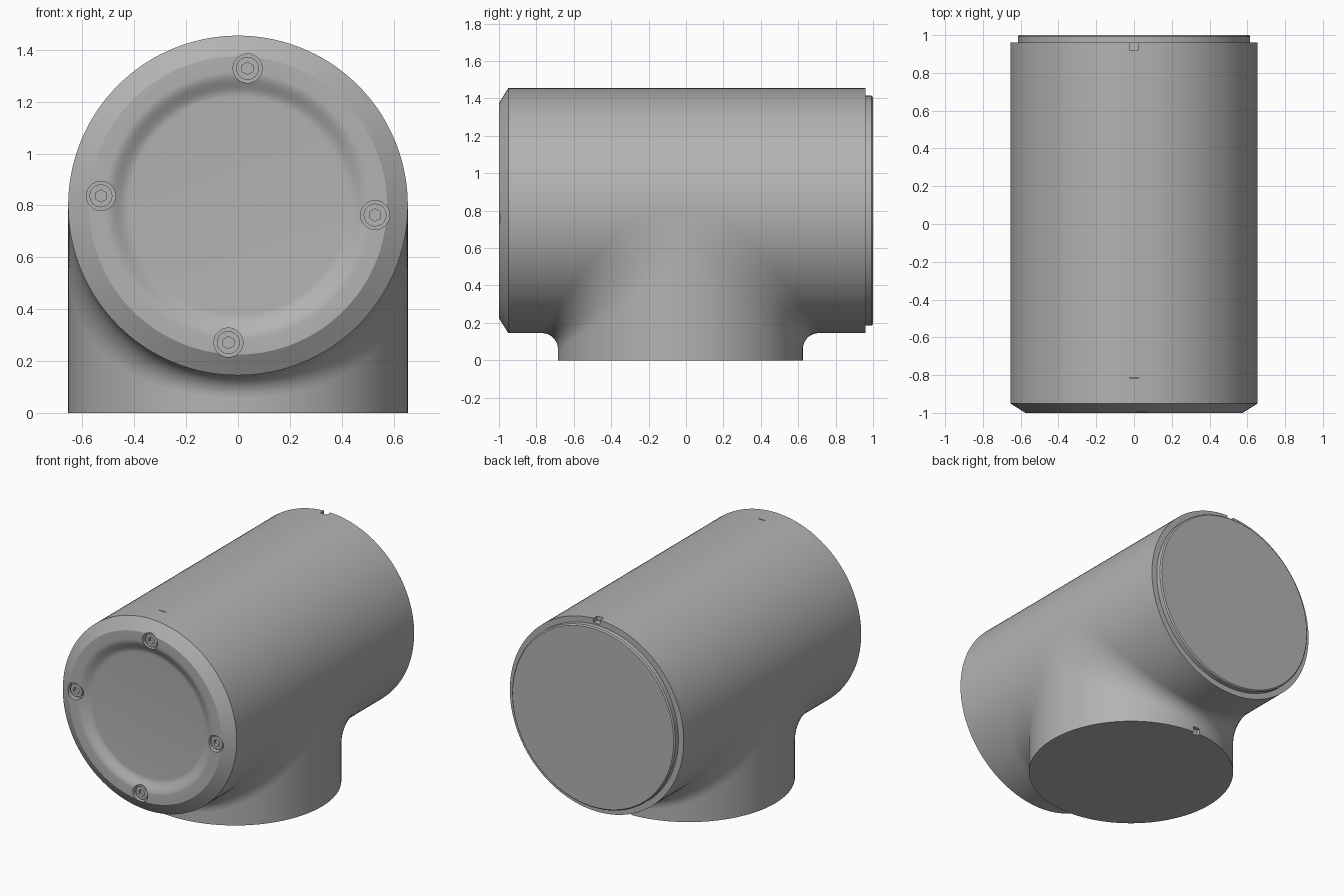
import bpy, bmesh, math
from mathutils import Vector, Matrix

cube = bpy.data.objects.get("Cube")
if cube:
    bpy.data.objects.remove(cube)

R = 0.655        # radius of barrel and neck
AXIS_Z = 0.8     # height of the barrel axis
NECK_Y = -0.03   # centre of the neck
SEGMENTS = 144

grey = bpy.data.materials.new("satin_grey")
grey.use_nodes = True
grey.diffuse_color = (0.45, 0.45, 0.45, 1)
grey.node_tree.nodes["Principled BSDF"].inputs["Base Color"].default_value = grey.diffuse_color


def finish(name, bm):
    bmesh.ops.remove_doubles(bm, verts=bm.verts, dist=1e-5)
    bmesh.ops.recalc_face_normals(bm, faces=bm.faces)
    mesh = bpy.data.meshes.new(name)
    bm.to_mesh(mesh)
    bm.free()
    mesh.materials.append(grey)
    obj = bpy.data.objects.new(name, mesh)
    bpy.context.collection.objects.link(obj)
    return obj


def lathe(name, profile):
    """Turn (radius, y) points around the barrel axis."""
    bm = bmesh.new()
    verts = [bm.verts.new((r, y, AXIS_Z)) for r, y in profile]
    edges = [bm.edges.new(pair) for pair in zip(verts, verts[1:])]
    bmesh.ops.spin(bm, geom=verts + edges, cent=(0, 0, AXIS_Z), axis=(0, 1, 0),
                   angle=math.tau, steps=SEGMENTS)
    return finish(name, bm)


def cylinder(name, radius, start, end, sides):
    start, end = Vector(start), Vector(end)
    bm = bmesh.new()
    turn = (end - start).to_track_quat("Z", "Y").to_matrix().to_4x4()
    bmesh.ops.create_cone(bm, cap_ends=True, segments=sides, radius1=radius, radius2=radius,
                          depth=(end - start).length,
                          matrix=Matrix.Translation((start + end) / 2) @ turn)
    return finish(name, bm)


def box(name, centre, size):
    bm = bmesh.new()
    bmesh.ops.create_cube(bm, size=1, matrix=Matrix.Translation(centre) @ Matrix.Diagonal((*size, 1)))
    return finish(name, bm)


def cut(target, cutter):
    mod = target.modifiers.new("cut", "BOOLEAN")
    mod.operation = "DIFFERENCE"
    mod.solver = "EXACT"
    mod.object = cutter
    with bpy.context.temp_override(object=target, active_object=target, selected_objects=[target]):
        bpy.ops.object.modifier_apply(modifier=mod.name)
    bpy.data.objects.remove(cutter)


# Barrel with dished front cover, bevelled rim and stepped back spigot
dish_outer, dish_inner, dish_depth = 0.515, 0.42, 0.035
profile = [(0, -1 + dish_depth)]
for i in range(11):
    t = i / 10
    profile.append((dish_inner + (dish_outer - dish_inner) * t,
                    -1 + dish_depth * (1 + math.cos(math.pi * t)) / 2))
profile += [(0.575, -1), (R, -0.95), (R, 0.96), (0.615, 0.96), (0.615, 0.992), (0.607, 1), (0, 1)]
barrel = lathe("barrel", profile)

# Vertical neck
neck = cylinder("neck", R, (0, NECK_Y, 0), (0, NECK_Y, AXIS_Z), SEGMENTS)

# Soft blend between barrel and neck, widening towards the sides
bm = bmesh.new()
steps, arc = 64, 12
for side in (-1, 1):
    rows = []
    for i in range(steps + 1):
        phi = math.pi * (i / steps - 0.5)
        corner = R * math.cos(phi)
        d = 0.085 + 0.13 * math.sin(phi) ** 2
        row = []
        for j in range(arc + 1):
            a = math.pi / 2 * j / arc
            row.append(bm.verts.new((R * math.sin(phi),
                                     NECK_Y + side * (corner + d - d * math.sin(a)),
                                     AXIS_Z - (corner + d - d * math.cos(a)))))
        rows.append(row)
    for r0, r1 in zip(rows, rows[1:]):
        for j in range(arc):
            quad = (r0[j], r0[j + 1], r1[j + 1], r1[j])
            bm.faces.new(quad if side > 0 else quad[::-1])
    # Flat web where the two cylinders run level at the sides
    for row, x in ((rows[0], -R), (rows[-1], R)):
        hub = bm.verts.new((x, NECK_Y, AXIS_Z))
        for v0, v1 in zip(row, row[1:]):
            bm.faces.new((hub, v0, v1))
blend = finish("neck_blend", bm)

# Alignment notches and the thin index mark
top = AXIS_Z + R
cut(barrel, box("notch_cutter", (0, 0.95, top), (0.05, 0.06, 0.06)))
cut(barrel, box("mark_cutter", (0, -0.815, top), (0.05, 0.006, 0.02)))
cut(neck, box("notch_cutter", (0, NECK_Y + R, 0), (0.05, 0.05, 0.08)))

# Four counterbored cover screws with hex sockets
screws = []
for k in range(4):
    a = math.radians(86 + 90 * k)
    x, z = 0.53 * math.cos(a), AXIS_Z + 0.53 * math.sin(a)
    cut(barrel, cylinder("bore_cutter", 0.056, (x, -1.05, z), (x, -0.96, z), 40))
    screw = cylinder(f"cover_screw_{k + 1}", 0.044, (x, -0.985, z), (x, -0.955, z), 40)
    cut(screw, cylinder("hex_cutter", 0.024, (x, -1.02, z), (x, -0.965, z), 6))
    screws.append(screw)

bpy.ops.object.select_all(action="DESELECT")
for obj in [barrel, neck, blend] + screws:
    obj.select_set(True)
bpy.context.view_layer.objects.active = barrel
bpy.ops.object.shade_smooth_by_angle(angle=math.radians(25))
